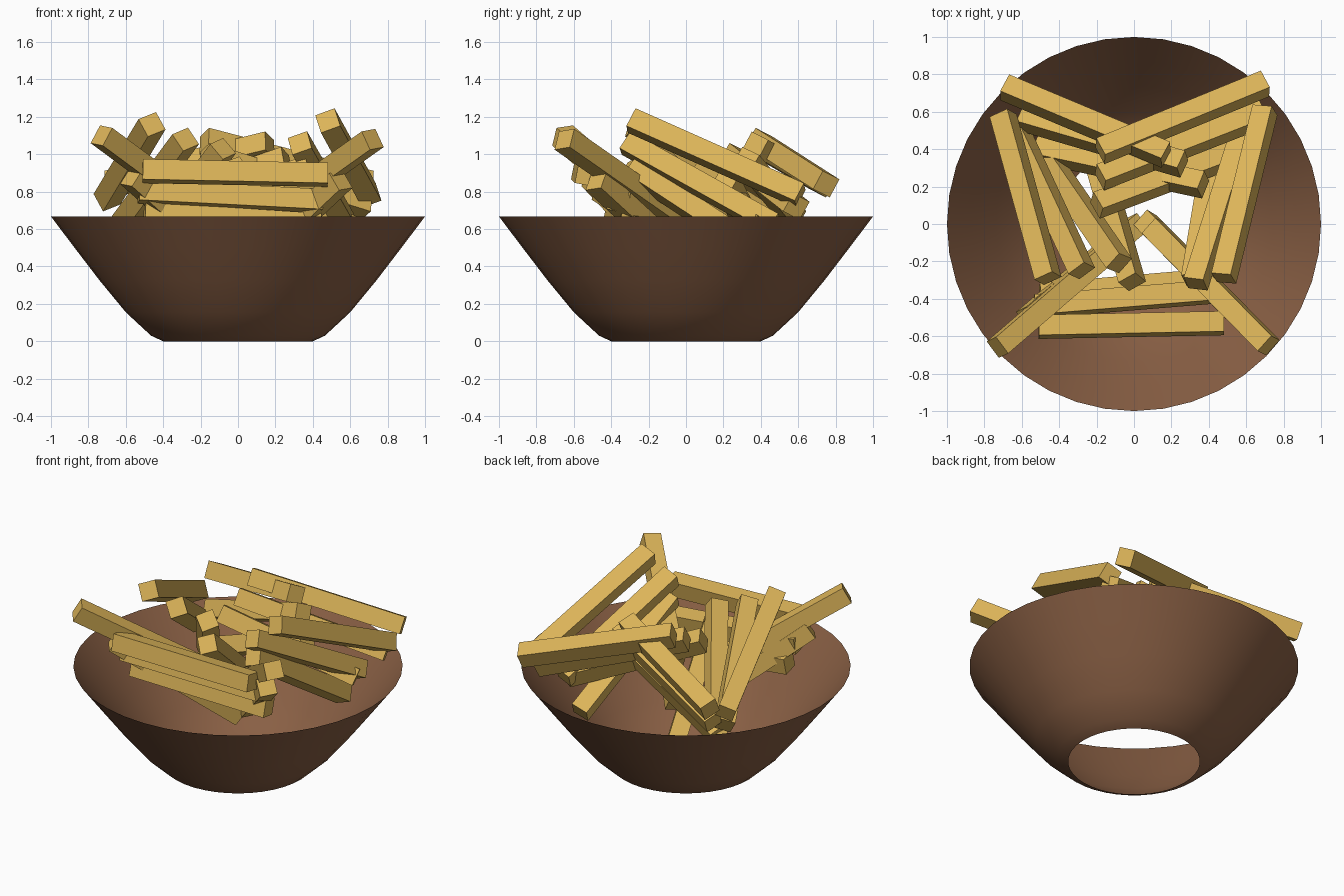
import bpy, math
from mathutils import Vector, Matrix

if "Cube" in bpy.data.objects:
    bpy.data.objects.remove(bpy.data.objects["Cube"])


def material(name, color):
    m = bpy.data.materials.new(name)
    m.diffuse_color = (*color, 1)
    m.use_nodes = True
    m.node_tree.nodes["Principled BSDF"].inputs["Base Color"].default_value = m.diffuse_color
    return m


BROWN = material("bowl_brown", (0.25, 0.115, 0.058))
GOLD = material("fry_gold", (0.72, 0.46, 0.10))


def add_object(name, verts, faces, mat):
    me = bpy.data.meshes.new(name)
    me.from_pydata(verts, [], faces)
    me.materials.append(mat)
    ob = bpy.data.objects.new(name, me)
    bpy.context.collection.objects.link(ob)
    return ob


# Open bowl: single-walled lathe with a hole in the bottom
profile = [(0.40, 0.0), (0.465, 0.03), (0.60, 0.155), (0.74, 0.325), (0.87, 0.495), (1.0, 0.667)]
N = 40
verts = [(r * math.cos(2 * math.pi * i / N), r * math.sin(2 * math.pi * i / N), z)
         for r, z in profile for i in range(N)]
faces = [(k * N + i, k * N + (i + 1) % N, (k + 1) * N + (i + 1) % N, (k + 1) * N + i)
         for k in range(len(profile) - 1) for i in range(N)]
bowl = add_object("bowl", verts, faces, BROWN)
bowl.data.polygons.foreach_set("use_smooth", [True] * len(faces))

CUBE_FACES = [(0, 1, 3, 2), (4, 6, 7, 5), (0, 4, 5, 1), (2, 3, 7, 6), (0, 2, 6, 4), (1, 5, 7, 3)]


def fry(name, a, b, roll, w=0.11):
    """Square stick from a to b, rolled about its own length."""
    a, b = Vector(a), Vector(b)
    x = (b - a).normalized()
    y = Vector((0, 0, 1)).cross(x).normalized()
    z = x.cross(y)
    rot = Matrix.Rotation(math.radians(roll), 3, x)
    y, z = rot @ y * w / 2, rot @ z * w / 2
    pts = [p + y * s + z * t for p in (a, b) for s in (-1, 1) for t in (-1, 1)]
    add_object(name, pts, CUBE_FACES, GOLD)


# Each stack: (roll, [(outer end, inner end), ...]) from the top down
stacks = {
    "front_fry": (-11, [((-.51, -.55, .91), (.48, -.53, .89)),
                        ((-.53, -.44, .80), (.45, -.36, .75)),
                        ((-.50, -.38, .68), (.44, -.30, .62))]),
    "right_fry": (22, [((.70, .61, .78), (.48, -.29, 1.18)),
                       ((.58, .47, .62), (.33, -.32, 1.06)),
                       ((.45, .48, .42), (.32, -.30, .93))]),
    "left_fry": (22, [((-.70, .58, .76), (-.46, -.29, 1.16)),
                      ((-.62, .48, .62), (-.28, -.25, 1.08)),
                      ((-.50, .40, .47), (-.08, -.21, 1.03)),
                      ((-.22, .42, .38), (-.01, -.31, .93))]),
    "back_right_fry": (25, [((.70, .75, .84), (-.18, .39, 1.07)),
                            ((.69, .59, .72), (-.18, .25, .99)),
                            ((.60, .40, .60), (-.20, .10, .93))]),
    "back_left_fry": (-25, [((-.69, .73, .84), (.17, .37, 1.05)),
                            ((-.60, .57, .67), (.26, .32, .97)),
                            ((-.52, .40, .50), (.37, .21, .86))]),
    "front_left_fry": (8, [((-.73, -.66, 1.10), (-.08, -.10, .62)),
                           ((-.57, -.50, .88), (.02, .00, .35))]),
    "front_right_fry": (-8, [((.72, -.65, 1.08), (.10, -.02, .64)),
                             ((.55, -.48, .86), (.06, .02, .40))]),
}
for label, (roll, ends) in stacks.items():
    for i, (a, b) in enumerate(ends, 1):
        fry(f"{label}_{i}", a, b, roll)
